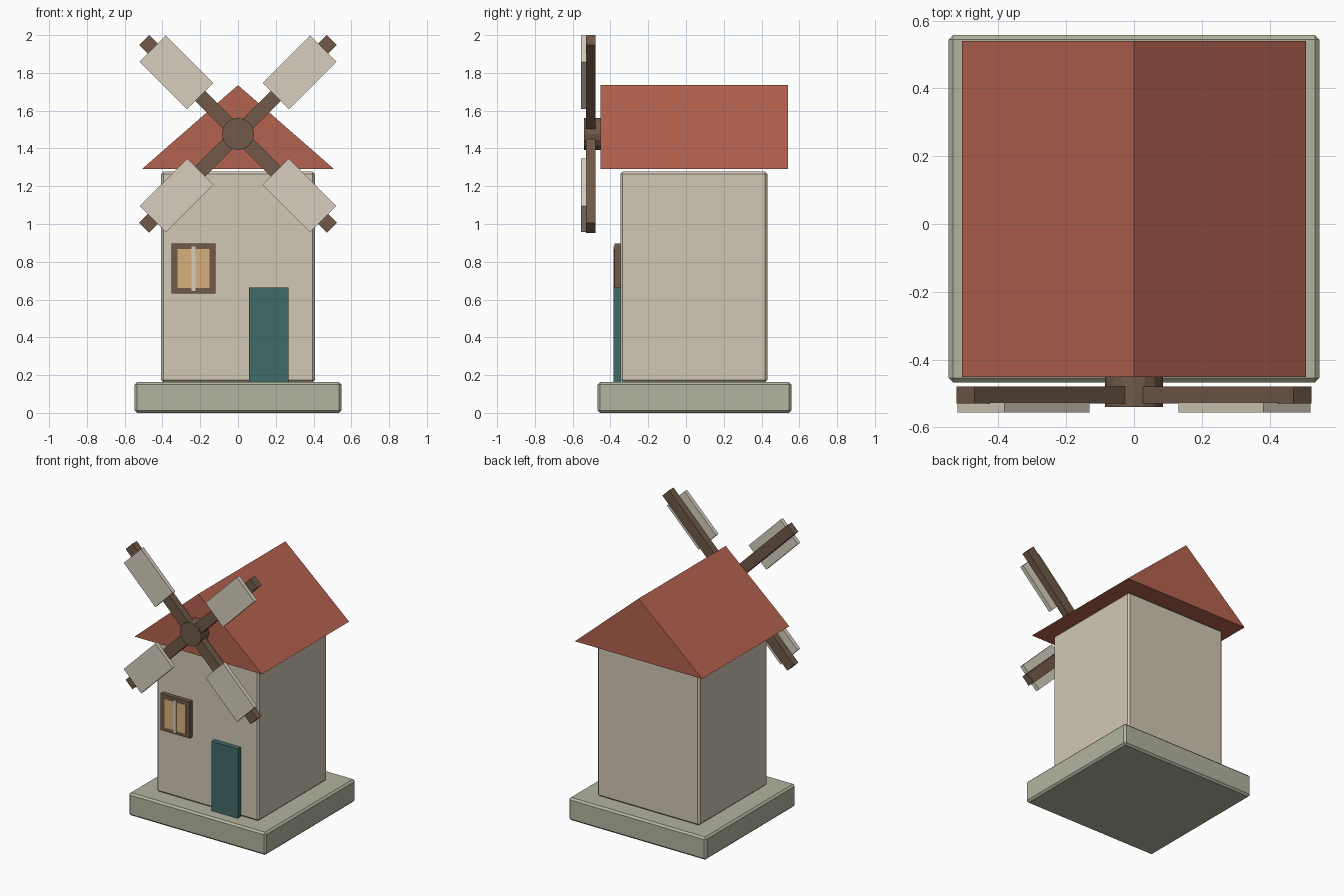
import bpy, bmesh, math
from mathutils import Matrix, Vector

if "Cube" in bpy.data.objects:
    bpy.data.objects.remove(bpy.data.objects["Cube"])


def material(name, rgb):
    m = bpy.data.materials.new(name)
    m.diffuse_color = [(c / 255) ** 2.2 for c in rgb] + [1]
    m.use_nodes = True
    m.node_tree.nodes["Principled BSDF"].inputs["Base Color"].default_value = m.diffuse_color
    return m


STONE = material("stone", (178, 178, 158))
PLASTER = material("plaster", (208, 198, 178))
TILE = material("tile", (178, 98, 80))
WOOD = material("wood", (112, 90, 74))
CANVAS = material("canvas", (214, 206, 188))
GLASS = material("glass", (214, 176, 124))
TEAL = material("teal", (66, 106, 104))


def finish(name, bm, mat, bevel=0):
    bmesh.ops.recalc_face_normals(bm, faces=bm.faces)
    me = bpy.data.meshes.new(name)
    bm.to_mesh(me)
    bm.free()
    me.materials.append(mat)
    ob = bpy.data.objects.new(name, me)
    bpy.context.collection.objects.link(ob)
    if bevel:
        mod = ob.modifiers.new("bevel", "BEVEL")
        mod.width, mod.segments = bevel, 1
    return ob


def box(name, x, y, z, mat, bevel=0, xform=Matrix()):
    """Box from (min, max) ranges on each axis."""
    bm = bmesh.new()
    r = (x, y, z)
    mid = Vector([(a + b) / 2 for a, b in r])
    size = [b - a for a, b in r]
    bmesh.ops.create_cube(bm, size=1, matrix=xform @ Matrix.Translation(mid) @ Matrix.Diagonal((*size, 1)))
    return finish(name, bm, mat, bevel)


# Base and tower
box("base", (-.547, .547), (-.468, .558), (0, .163), STONE, .013)
box("tower", (-.407, .407), (-.347, .431), (.163, 1.277), PLASTER, .012)

# Gable roof: triangle extruded front to back
bm = bmesh.new()
tri = [bm.verts.new((x, -.452, z)) for x, z in ((-.507, 1.292), (.507, 1.292), (0, 1.735))]
ext = bmesh.ops.extrude_face_region(bm, geom=[bm.faces.new(tri)])
bm.faces.new(tri) if not bm.faces.get(tri) else None
bmesh.ops.translate(bm, vec=(0, .992, 0), verts=[v for v in ext["geom"] if isinstance(v, bmesh.types.BMVert)])
finish("roof", bm, TILE)

# Door
box("door", (.058, .267), (-.383, -.345), (.163, .663), TEAL)

# Window: frame, pane and mullion
box("window_frame", (-.352, -.12), (-.378, -.345), (.633, .896), WOOD)
box("window_pane", (-.32, -.15), (-.381, -.36), (.66, .868), GLASS)
box("window_mullion", (-.246, -.224), (-.385, -.36), (.645, .882), CANVAS)

# Hub on the front of the roof
HUB_Z = 1.477
bm = bmesh.new()
bmesh.ops.create_cone(bm, cap_ends=True, segments=16, radius1=.085, radius2=.085, depth=.095,
                      matrix=Matrix.Translation((0, -.4925, HUB_Z)) @ Matrix.Rotation(math.pi / 2, 4, 'X'))
finish("hub", bm, WOOD)

# Four arms with sails
for i in range(4):
    turn = Matrix.Translation((0, 0, HUB_Z)) @ Matrix.Rotation(math.radians(45 + 90 * i), 4, 'Y')
    box(f"arm_{i + 1}", (.06, .703), (-.53, -.479), (-.0375, .0375), WOOD, 0, turn)
    box(f"sail_{i + 1}", (.283, .638), (-.557, -.527), (-.098, .098), CANVAS, 0, turn)
